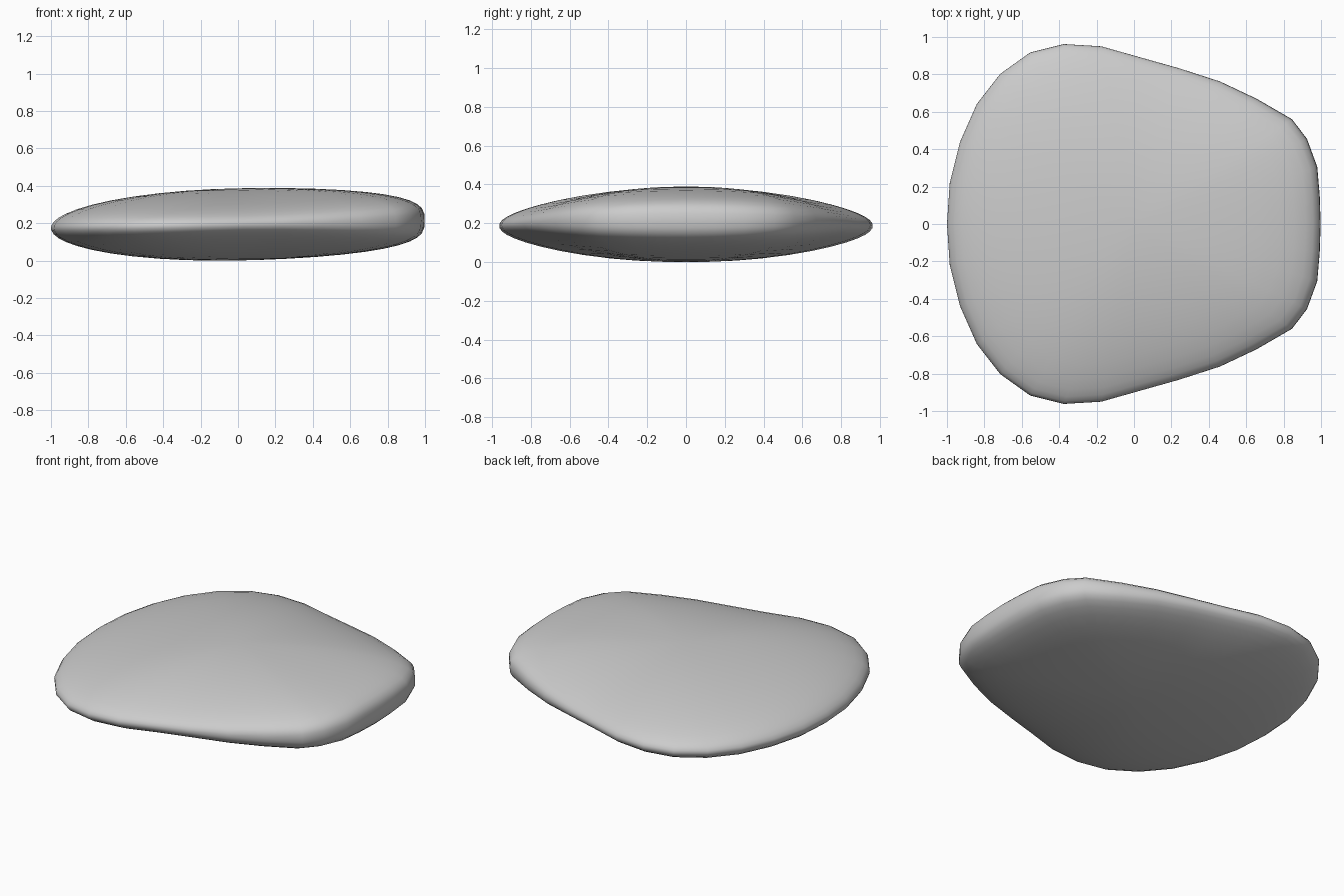
import bpy, bmesh, math

if "Cube" in bpy.data.objects:
    bpy.data.objects.remove(bpy.data.objects["Cube"])

# Plan outline of the pebble, anticlockwise from the blunt right end
HALF = [(0.998, 0.0), (0.993, 0.15), (0.98, 0.305), (0.925, 0.455), (0.845, 0.56), (0.655, 0.67),
        (0.46, 0.762), (0.24, 0.833), (0.03, 0.892), (-0.175, 0.95), (-0.375, 0.962),
        (-0.555, 0.917), (-0.715, 0.803), (-0.84, 0.642), (-0.93, 0.44),
        (-0.985, 0.22), (-1.0, 0.0)]
OUTLINE = HALF + [(x, -y) for x, y in HALF[-2:0:-1]]
LEVELS = [0.998, 0.985, 0.96, 0.92, 0.86, 0.78, 0.68, 0.56, 0.42, 0.28, 0.14]


def thickness(s, x, y):
    """Half thickness at fraction s from centre to rim, blunter at the right end."""
    c = x / math.hypot(x, y)
    w = c * c
    k = 0.5 * (1 - w)
    e = 0.38 * (1 - w) + (0.3 if c > 0 else 0.5) * w
    d = 1 - s * s
    return 0.193 * (k * d + (1 - k) * d ** e)


def ring(bm, s, side):
    return [bm.verts.new((x * s, y * s, 0.198 + 0.02 * x * s + side * thickness(s, x, y)))
            for x, y in OUTLINE]


def bridge(bm, a, b):
    n = len(a)
    for i in range(n):
        j = (i + 1) % n
        bm.faces.new((a[i], a[j], b[j], b[i]))


# Upper and lower domes sharing the rim
bm = bmesh.new()
rim = ring(bm, 1.0, 0)
for side in (1, -1):
    prev = rim
    for s in LEVELS:
        cur = ring(bm, s, side)
        bridge(bm, prev, cur)
        prev = cur
    pole = bm.verts.new((0, 0, 0.198 + side * 0.193))
    for i in range(len(prev)):
        bm.faces.new((prev[i], prev[(i + 1) % len(prev)], pole))
# Soften slightly toward a worn stone
bmesh.ops.recalc_face_normals(bm, faces=bm.faces)
low = min(v.co.z for v in bm.verts)
for v in bm.verts:
    v.co.z -= low
for f in bm.faces:
    f.smooth = True
mesh = bpy.data.meshes.new("pebble")
bm.to_mesh(mesh)
bm.free()
pebble = bpy.data.objects.new("pebble", mesh)
bpy.context.collection.objects.link(pebble)
